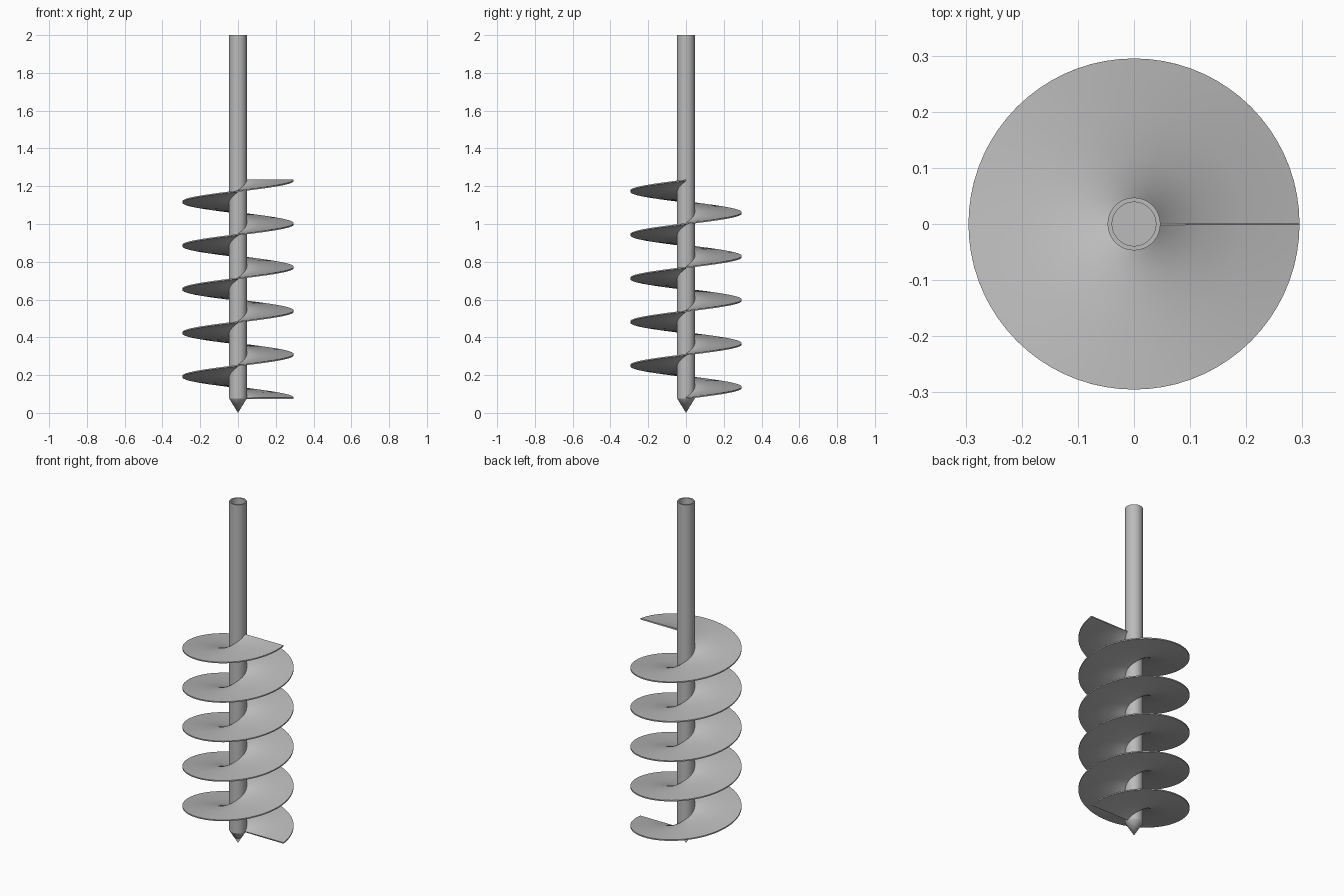
import bpy, bmesh
from math import cos, sin, pi, radians

cube = bpy.data.objects.get("Cube")
if cube:
    bpy.data.objects.remove(cube)

SHAFT_R, BORE_R, BLADE_R = 0.047, 0.039, 0.295
BASE_Z, TOP_Z = 0.077, 2.0
TURNS, PITCH, STEPS = 5, 0.231, 72

steel = bpy.data.materials.new("grey steel")
steel.use_nodes = True
GREY = (0.5, 0.5, 0.5, 1)
steel.diffuse_color = GREY
steel.node_tree.nodes["Principled BSDF"].inputs["Base Color"].default_value = GREY


def make_object(name, bm):
    mesh = bpy.data.meshes.new(name)
    bm.to_mesh(mesh)
    bm.free()
    mesh.materials.append(steel)
    obj = bpy.data.objects.new(name, mesh)
    bpy.context.collection.objects.link(obj)
    return obj


def smooth(obj):
    bpy.ops.object.select_all(action='DESELECT')
    obj.select_set(True)
    bpy.context.view_layer.objects.active = obj
    bpy.ops.object.shade_smooth_by_angle(angle=radians(35))


def lathe(name, profile, sides=48):
    bm = bmesh.new()
    verts = [bm.verts.new((r, 0, z)) for r, z in profile]
    edges = [bm.edges.new(pair) for pair in zip(verts, verts[1:])]
    bmesh.ops.spin(bm, geom=verts + edges, cent=(0, 0, 0), axis=(0, 0, 1),
                   angle=2 * pi, steps=sides, use_duplicate=False)
    bmesh.ops.remove_doubles(bm, verts=bm.verts, dist=1e-5)
    bmesh.ops.recalc_face_normals(bm, faces=bm.faces)
    obj = make_object(name, bm)
    smooth(obj)
    return obj


# Hollow shaft, and the solid point that closes its lower end
lathe("shaft", [(BORE_R, BASE_Z), (SHAFT_R, BASE_Z), (SHAFT_R, TOP_Z),
                (BORE_R, TOP_Z), (BORE_R, BASE_Z)])
lathe("pointed_tip", [(0, 0), (SHAFT_R, BASE_Z), (0, BASE_Z)])

# Right-handed spiral blade
bm = bmesh.new()
radii = [SHAFT_R - 0.003 + (BLADE_R - SHAFT_R + 0.003) * t for t in (0, 0.1, 0.3, 0.6, 1)]
rows = []
for i in range(TURNS * STEPS + 1):
    a = 2 * pi * i / STEPS
    z = BASE_Z + PITCH * i / STEPS
    rows.append([bm.verts.new((r * cos(a), r * sin(a), z)) for r in radii])
for low, high in zip(rows, rows[1:]):
    for j in range(len(radii) - 1):
        bm.faces.new((low[j], low[j + 1], high[j + 1], high[j]))
blade = make_object("spiral_blade", bm)
solid = blade.modifiers.new("Thickness", 'SOLIDIFY')
solid.thickness = 0.007
solid.offset = 0
bpy.context.view_layer.objects.active = blade
blade.select_set(True)
bpy.ops.object.modifier_apply(modifier=solid.name)
smooth(blade)
